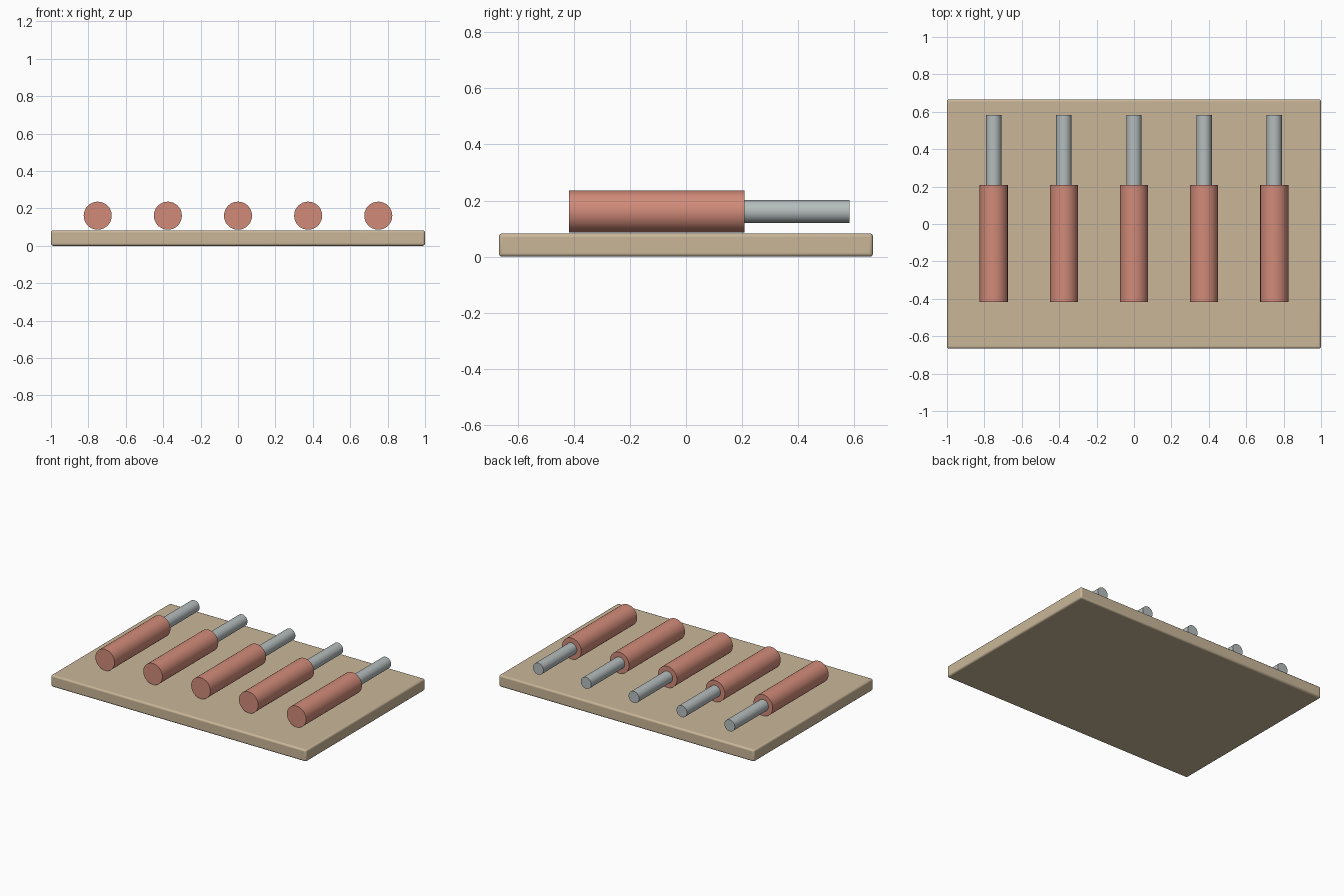
import bpy
import math

cube = bpy.data.objects.get("Cube")
if cube:
    bpy.data.objects.remove(cube, do_unlink=True)


def material(name, srgb):
    """Flat material from an sRGB colour, stored as linear values."""
    linear = [((c + 0.055) / 1.055) ** 2.4 for c in srgb] + [1]
    mat = bpy.data.materials.new(name)
    mat.use_nodes = True
    mat.diffuse_color = linear
    mat.node_tree.nodes["Principled BSDF"].inputs["Base Color"].default_value = linear
    return mat


tan = material("tan board", (0.79, 0.715, 0.6))
terracotta = material("terracotta handle", (0.82, 0.545, 0.475))
steel = material("grey steel", (0.71, 0.74, 0.74))


def rod(name, x, z, radius, y_front, y_back, mat):
    """Round bar lying along y."""
    bpy.ops.mesh.primitive_cylinder_add(
        vertices=32, radius=radius, depth=y_back - y_front,
        location=(x, (y_front + y_back) / 2, z), rotation=(math.pi / 2, 0, 0))
    obj = bpy.context.object
    obj.name = name
    obj.data.materials.append(mat)
    bpy.ops.object.shade_smooth_by_angle(angle=math.radians(30))


# Base board with softened edges
LENGTH, WIDTH, THICK = 2.0, 1.333, 0.083
bpy.ops.mesh.primitive_cube_add(size=1, location=(0, 0, THICK / 2))
board = bpy.context.object
board.name = "board"
board.scale = (LENGTH, WIDTH, THICK)
bpy.ops.object.transform_apply(location=False, rotation=False, scale=True)
board.data.materials.append(tan)
bevel = board.modifiers.new("rounded edges", "BEVEL")
bevel.width = 0.012
bevel.segments = 3
bpy.ops.object.shade_smooth_by_angle(angle=math.radians(30))

# Row of five handled tools resting on the board
SPACING, AXIS = 0.375, 0.161
for i in range(5):
    x = (i - 2) * SPACING
    rod(f"handle_{i + 1}", x, AXIS, 0.075, -0.417, 0.208, terracotta)
    rod(f"shaft_{i + 1}", x, AXIS, 0.041, 0.2, 0.583, steel)
